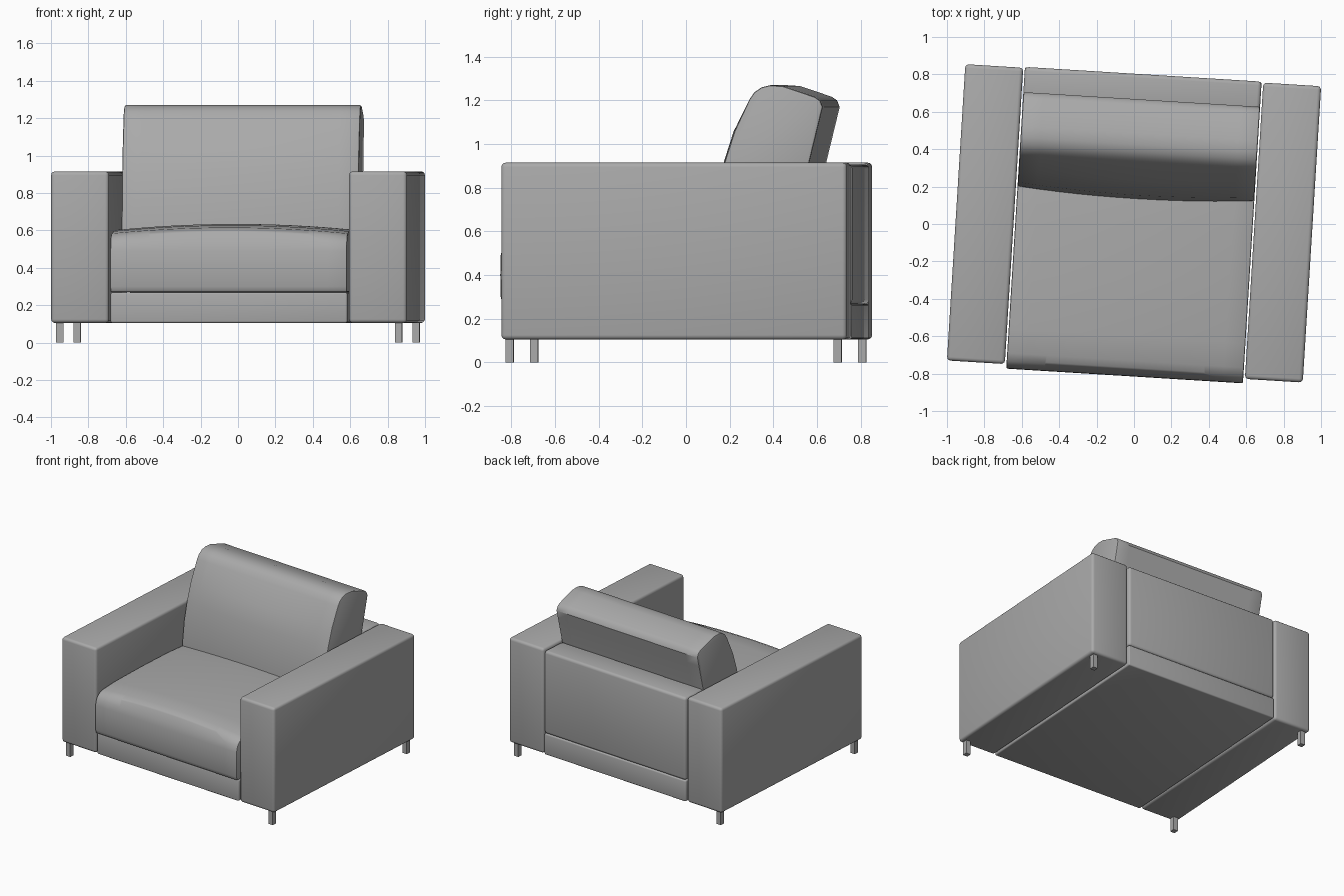
import bpy, bmesh, math

if "Cube" in bpy.data.objects:
    bpy.data.objects.remove(bpy.data.objects["Cube"], do_unlink=True)

TURN = math.radians(-3.55)      # the whole chair stands slightly turned
INNER = 0.634                   # half width between the arms

fabric = bpy.data.materials.new("grey_fabric")
fabric.use_nodes = True
colour = (0.4, 0.4, 0.4, 1)
fabric.diffuse_color = colour
fabric.node_tree.nodes["Principled BSDF"].inputs["Base Color"].default_value = colour


def finish(name, bm, bevel, segments=3):
    """Round the hard edges, then turn the mesh into a smooth-shaded object."""
    bmesh.ops.recalc_face_normals(bm, faces=bm.faces[:])
    if bevel:
        hard = [e for e in bm.edges if e.calc_face_angle(0) > math.radians(42)]
        bmesh.ops.bevel(bm, geom=hard, offset=bevel, segments=segments,
                        profile=0.5, affect='EDGES', clamp_overlap=True)
    mesh = bpy.data.meshes.new(name)
    bm.to_mesh(mesh)
    bm.free()
    mesh.materials.append(fabric)
    obj = bpy.data.objects.new(name, mesh)
    bpy.context.collection.objects.link(obj)
    obj.rotation_euler.z = TURN
    bpy.ops.object.select_all(action='DESELECT')
    obj.select_set(True)
    bpy.context.view_layer.objects.active = obj
    bpy.ops.object.shade_smooth_by_angle(angle=math.radians(35))


def box(name, x, y, z, bevel=0.0):
    """Box between pairs of limits."""
    bm = bmesh.new()
    bmesh.ops.create_cube(bm, size=1)
    for v in bm.verts:
        v.co = [lim[0] + (c + 0.5) * (lim[1] - lim[0])
                for c, lim in zip(v.co, (x, y, z))]
    finish(name, bm, bevel)


def cushion(name, profile, puff, bevel, stations=12):
    """Sweep a side profile across the seat; puff moves points near the middle."""
    bm = bmesh.new()
    rings = []
    for i in range(stations + 1):
        t = 2 * i / stations - 1
        ring = []
        for y, z in profile:
            dy, dz = puff(y, z)
            k = 1 - t * t
            ring.append(bm.verts.new((t * INNER, y + k * dy, z + k * dz)))
        rings.append(ring)
    n = len(profile)
    for a, b in zip(rings, rings[1:]):
        for j in range(n):
            bm.faces.new((a[j], a[(j + 1) % n], b[(j + 1) % n], b[j]))
    bm.faces.new(rings[0])
    bm.faces.new(rings[-1])
    finish(name, bm, bevel, 2)


# Arms and legs on both sides
for side, s in (("left", 1), ("right", -1)):
    box(side + "_arm", sorted((s * 0.643, s * 0.953)), (-0.79, 0.797),
        (0.105, 0.915), 0.02)
    for end, e in (("front", -1), ("back", 1)):
        x, y, r = s * 0.907, e * 0.753, 0.019
        box(f"{side}_{end}_leg", (x - r, x + r), (y - r, y + r), (0, 0.12))

# Base and back panel
box("base", (-INNER, INNER), (-0.79, 0.8), (0.105, 0.268), 0.01)
box("back_panel", (-INNER, INNER), (0.6, 0.802), (0.268, 0.907), 0.02)

# Seat cushion, crowned along its middle
seat = [(-0.803, 0.27), (-0.812, 0.3), (-0.814, 0.4), (-0.812, 0.49),
        (-0.8, 0.535), (-0.775, 0.565), (-0.73, 0.583), (-0.6, 0.595),
        (-0.3, 0.602), (0, 0.602), (0.2, 0.592), (0.6, 0.56), (0.6, 0.27)]
cushion("seat_cushion", seat,
        lambda y, z: (0, 0.032 if z > 0.55 else 0), 0.008)

# Back cushion, leaning and puffed towards the front
back = [(0.16, 0.5), (0.165, 0.62), (0.185, 0.78), (0.217, 0.92),
        (0.262, 1.06), (0.33, 1.205), (0.352, 1.237), (0.385, 1.26),
        (0.425, 1.27), (0.485, 1.266), (0.63, 1.217), (0.655, 1.2),
        (0.667, 1.17), (0.65, 1.1), (0.605, 0.915), (0.53, 0.5)]
cushion("back_cushion", back,
        lambda y, z: (-0.03 if y < 0.3 else 0, 0), 0.01)
